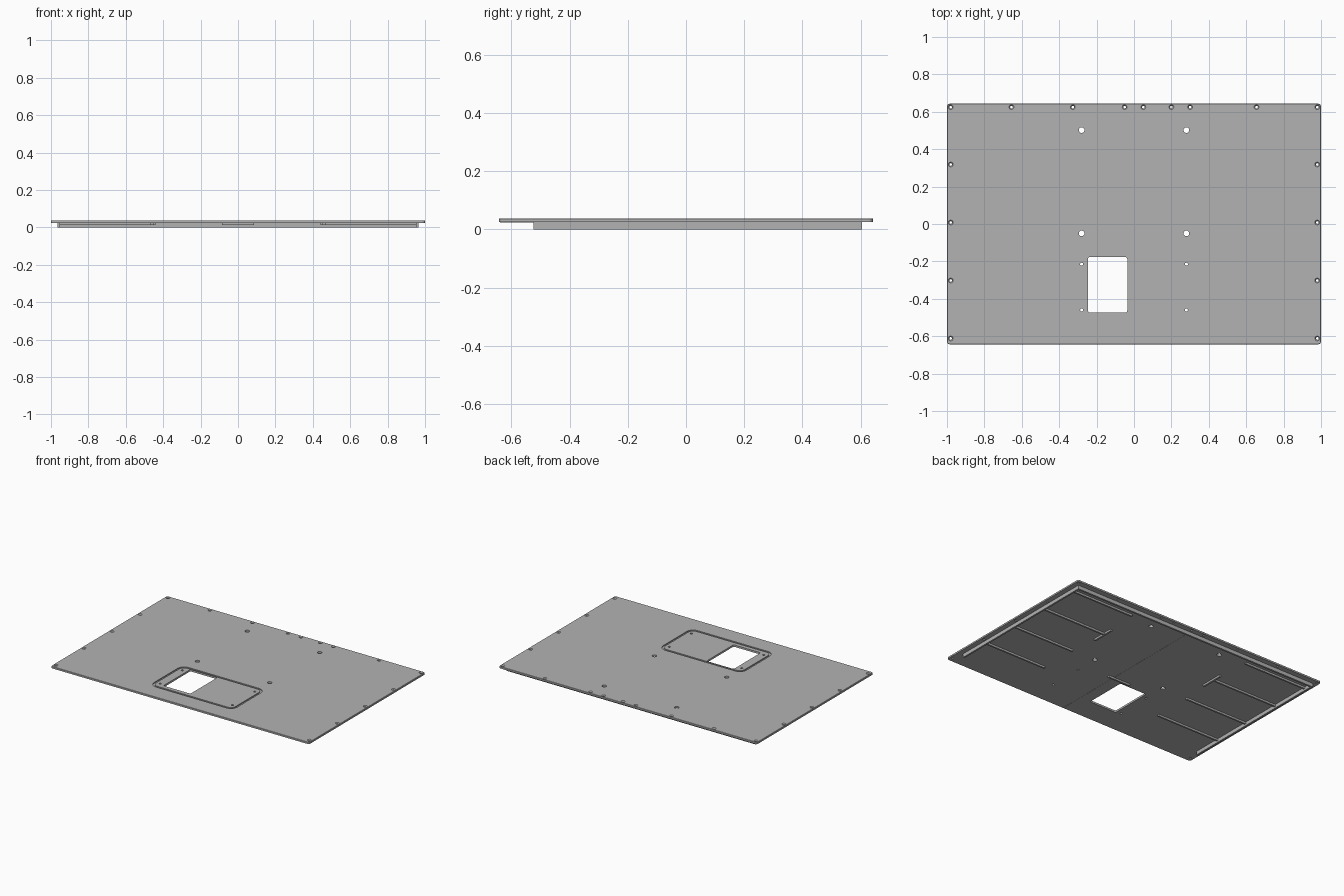
import bpy, bmesh, math

cube = bpy.data.objects.get("Cube")
if cube:
    bpy.data.objects.remove(cube, do_unlink=True)

grey = bpy.data.materials.new("plain grey")
grey.use_nodes = True
GREY = (0.45, 0.45, 0.45, 1)
grey.diffuse_color = GREY
grey.node_tree.nodes["Principled BSDF"].inputs["Base Color"].default_value = GREY

TOP, UNDER = 0.038, 0.025


def circle(x, y, r, z, n=20):
    return [(x + r * math.cos(math.tau * i / n), y + r * math.sin(math.tau * i / n), z)
            for i in range(n)]


def rounded(x0, x1, y0, y1, r, z, n=5):
    pts = []
    corners = ((x1 - r, y1 - r), (x0 + r, y1 - r), (x0 + r, y0 + r), (x1 - r, y0 + r))
    for k, (cx, cy) in enumerate(corners):
        for i in range(n + 1):
            a = math.pi / 2 * (k + i / n)
            pts.append((cx + r * math.cos(a), cy + r * math.sin(a), z))
    return pts


def loft(bm, rings, ring_shaped=False):
    """Skin a stack of outlines, with end caps or closed back on itself."""
    loops = [[bm.verts.new(p) for p in ring] for ring in rings]
    pairs = list(zip(loops, loops[1:]))
    if ring_shaped:
        pairs.append((loops[-1], loops[0]))
    else:
        bm.faces.new(loops[0][::-1])
        bm.faces.new(loops[-1])
    for a, b in pairs:
        n = len(a)
        for i in range(n):
            j = (i + 1) % n
            bm.faces.new((a[i], a[j], b[j], b[i]))


def finish(bm, name):
    bmesh.ops.recalc_face_normals(bm, faces=bm.faces)
    mesh = bpy.data.meshes.new(name)
    bm.to_mesh(mesh)
    bm.free()
    mesh.materials.append(grey)
    ob = bpy.data.objects.new(name, mesh)
    bpy.context.collection.objects.link(ob)
    return ob


def bar(name, x0, x1, y0, y1, z0, z1=UNDER + 0.001):
    bm = bmesh.new()
    loft(bm, [[(x0, y0, z), (x1, y0, z), (x1, y1, z), (x0, y1, z)] for z in (z0, z1)])
    return finish(bm, name)


# Main panel with a slight top chamfer
bm = bmesh.new()
loft(bm, [rounded(-1, 1, -0.643, 0.643, 0.015, UNDER),
          rounded(-1, 1, -0.643, 0.643, 0.015, TOP - 0.002),
          rounded(-0.998, 0.998, -0.641, 0.641, 0.013, TOP)])
panel = finish(bm, "panel")

# Cutter for every opening
bm = bmesh.new()
LOW, HIGH = UNDER - 0.02, TOP + 0.02

# Countersunk screw holes along the sides and back
edge_holes = [(s * 0.98, y) for s in (-1, 1) for y in (0.625, 0.318, 0.008, -0.302, -0.612)]
edge_holes += [(x, 0.625) for x in (-0.655, -0.327, -0.05, 0.05, 0.2, 0.3, 0.655)]
for x, y in edge_holes:
    loft(bm, [circle(x, y, 0.007, LOW), circle(x, y, 0.007, TOP - 0.006),
              circle(x, y, 0.013, TOP), circle(x, y, 0.013, HIGH)])

# Plain mounting holes
for s in (-1, 1):
    for y, r in ((0.502, 0.015), (-0.05, 0.015), (-0.215, 0.008), (-0.46, 0.008)):
        loft(bm, [circle(s * 0.28, y, r, z) for z in (LOW, HIGH)])

# Window opening
loft(bm, [rounded(-0.246, -0.036, -0.474, -0.176, 0.012, z) for z in (LOW, HIGH)])

# Seal groove around the window area
FLOOR = TOP - 0.007
outer = (-0.322, 0.322, -0.517, -0.158, 0.05)
inner = (-0.308, 0.308, -0.503, -0.172, 0.036)
loft(bm, [rounded(*outer, FLOOR), rounded(*outer, HIGH),
          rounded(*inner, HIGH), rounded(*inner, FLOOR)], ring_shaped=True)

cutter = finish(bm, "opening_cutter")
cutter.hide_render = True
mod = panel.modifiers.new("openings", "BOOLEAN")
mod.operation = "DIFFERENCE"
mod.solver = "EXACT"
mod.object = cutter
bpy.context.view_layer.objects.active = panel
bpy.ops.object.modifier_apply(modifier=mod.name)
bpy.data.objects.remove(cutter, do_unlink=True)

# Underside rails
bar("back_rail", -0.965, 0.965, 0.592, 0.605, 0)
for side, s in (("left", 1), ("right", -1)):
    def side_bar(name, a, b, y0, y1, z0):
        bar(f"{side}_{name}", min(s * a, s * b), max(s * a, s * b), y0, y1, z0)

    side_bar("rail", 0.953, 0.965, -0.525, 0.598, 0)
    # Stiffening ribs and the short cross bar
    for i, y in enumerate((0.535, 0.245, -0.045, -0.32)):
        side_bar(f"rib_{i + 1}", 0.45 if i == 1 else 0.468, 0.958, y - 0.006, y + 0.006, 0.012)
    side_bar("cross_bar", 0.442, 0.455, 0.15, 0.31, 0.012)

# Short bar behind the window and the shallow centre strip
bar("centre_bar", -0.085, 0.085, -0.152, -0.14, 0.012)
bar("centre_strip_back", -0.045, 0.045, -0.14, 0.592, UNDER - 0.001)
bar("centre_strip_front", -0.03, 0.045, -0.64, -0.152, UNDER - 0.001)
